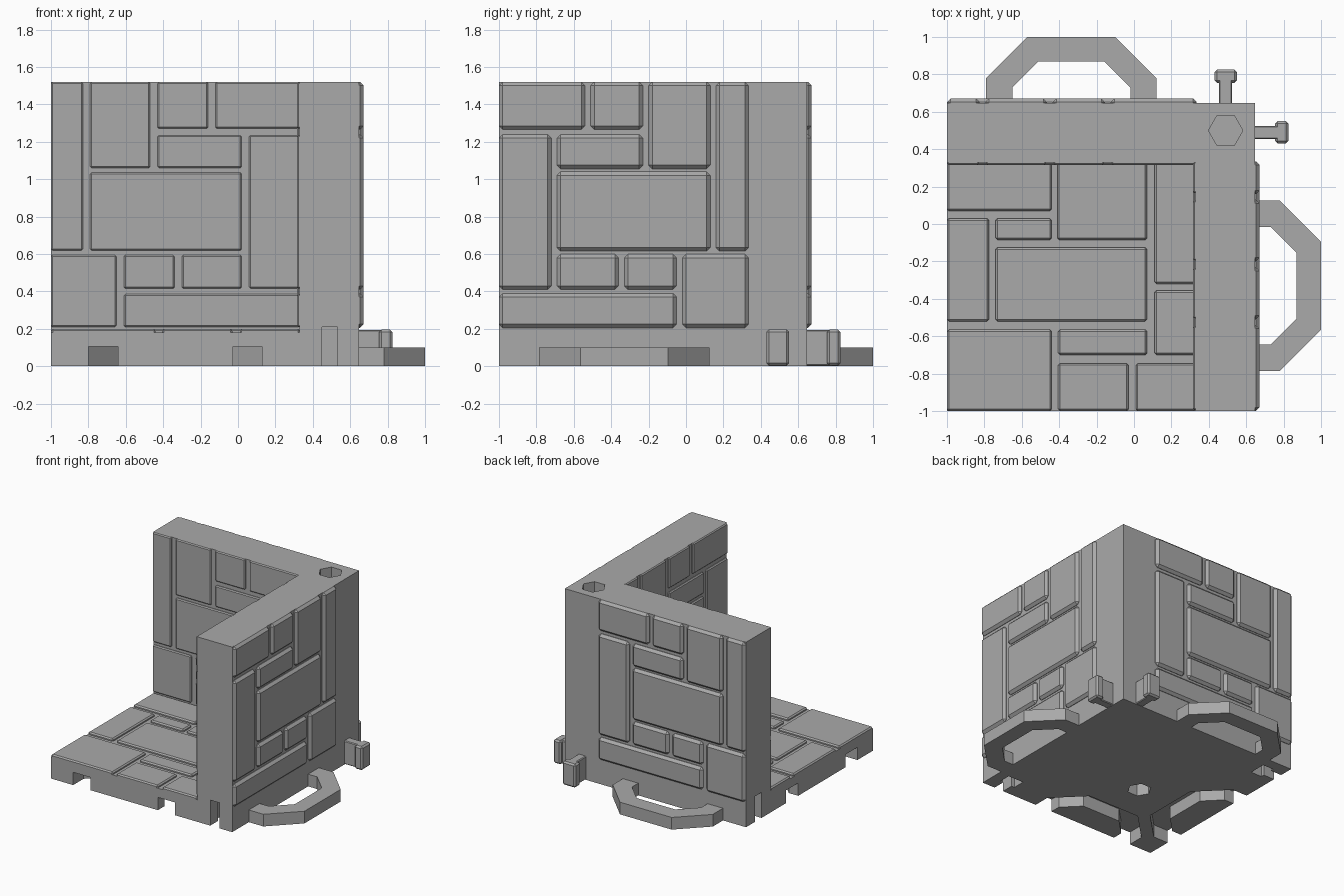
import bpy, bmesh, math

old = bpy.data.objects.get("Cube")
if old:
    bpy.data.objects.remove(old, do_unlink=True)

stone = bpy.data.materials.new("stone grey")
stone.use_nodes = True
GREY = (0.4, 0.4, 0.4, 1)
stone.diffuse_color = GREY
stone.node_tree.nodes["Principled BSDF"].inputs["Base Color"].default_value = GREY

EDGE, INNER, OUTER, TOP, FLOOR = -1.0, 0.33, 0.648, 1.52, 0.18


def same(x, y):
    return x, y


def swap(x, y):
    return y, x


def turn(x, y):
    # carries back-wall parts onto the right wall
    return y, -0.665 - x


def finish(name, bm):
    bmesh.ops.recalc_face_normals(bm, faces=bm.faces)
    me = bpy.data.meshes.new(name)
    bm.to_mesh(me)
    bm.free()
    me.materials.append(stone)
    ob = bpy.data.objects.new(name, me)
    bpy.context.collection.objects.link(ob)
    return ob


def add_prism(bm, pts, z0, z1, place=same, bevel=0):
    part = bmesh.new()
    face = part.faces.new([part.verts.new((*place(x, y), z0)) for x, y in pts])
    grown = bmesh.ops.extrude_face_region(part, geom=[face])["geom"]
    up = [v for v in grown if isinstance(v, bmesh.types.BMVert)]
    bmesh.ops.translate(part, verts=up, vec=(0, 0, z1 - z0))
    bmesh.ops.recalc_face_normals(part, faces=part.faces)
    if bevel:
        bmesh.ops.bevel(part, geom=part.edges[:], offset=bevel, segments=1,
                        affect='EDGES', clamp_overlap=True)
    me = bpy.data.meshes.new("temporary")
    part.to_mesh(me)
    part.free()
    bm.from_mesh(me)
    bpy.data.meshes.remove(me)


def rect(x0, x1, y0, y1):
    return [(x0, y0), (x1, y0), (x1, y1), (x0, y1)]


def prism(name, pts, z0, z1, place=same, bevel=0):
    bm = bmesh.new()
    add_prism(bm, pts, z0, z1, place, bevel)
    return finish(name, bm)


def cut(target, cutter):
    mod = target.modifiers.new("cut", 'BOOLEAN')
    mod.object, mod.operation, mod.solver = cutter, 'DIFFERENCE', 'EXACT'
    cutter.hide_render = True
    bpy.context.view_layer.objects.active = target
    bpy.ops.object.modifier_apply(modifier=mod.name)
    bpy.data.objects.remove(cutter, do_unlink=True)


def hexagon(cx, cy, r):
    return [(cx + r * math.cos(i * math.pi / 3), cy + r * math.sin(i * math.pi / 3))
            for i in range(6)]


def loop_outline(base, reach, grow=0.0, foot=0.0):
    # half-octagon band standing on the line y = base
    mid, pts = -0.335, []
    for half, top, flat in ((0.455 + grow, reach + grow, 0.235), (0.315 - grow, reach - 0.13 - grow, 0.175)):
        slope = half - flat
        arc = [(-half, -foot), (-half, top - slope), (-flat, top),
               (flat, top), (half, top - slope), (half, -foot)]
        pts += arc if not pts else arc[::-1]
    return [(mid + x, base + y) for x, y in pts]


def tee(base, stem, head, neck, end, foot=0.0):
    c = 0.49
    return [(c - stem, base - foot), (c + stem, base - foot), (c + stem, base + neck),
            (c + head, base + neck), (c + head, base + end), (c - head, base + end),
            (c - head, base + neck), (c - stem, base + neck)]


# Corner walls and floor slab
walls = prism("corner_walls", [(EDGE, INNER), (INNER, INNER), (INNER, EDGE),
                               (OUTER, EDGE), (OUTER, OUTER), (EDGE, OUTER)], 0, TOP)
floor = prism("floor_slab", rect(EDGE, INNER, EDGE, INNER), 0, FLOOR)

# Sockets on the open sides, peg holes above and below
for place in (same, swap):
    cut(walls, prism("tee_cutter", tee(EDGE, 0.042, 0.07, 0.1, 0.2, 0.1), -0.1, 0.21, place))
    cut(floor, prism("loop_cutter", loop_outline(EDGE, 0.355, 0.008, 0.1), -0.1, 0.105, place))
cut(walls, prism("peg_cutter", hexagon(0.49, 0.5, 0.092), TOP - 0.12, TOP + 0.1))
cut(floor, prism("peg_cutter", hexagon(-0.325, -0.325, 0.092), -0.1, 0.1))

# Wall stones: span along the wall, then heights
WALL_STONES = [
    (-1, -.83, .62, 1.52), (-.79, -.47, 1.06, 1.52), (-.43, -.16, 1.27, 1.52),
    (-.12, .33, 1.27, 1.52), (-.43, .02, 1.06, 1.235), (.06, .33, .415, 1.235),
    (-.79, .02, .62, 1.035), (-1, -.65, .21, .595), (-.61, -.34, .415, .595),
    (-.30, .02, .415, .595), (-.61, .33, .21, .385)]
for side, place in (("back", same), ("right", turn)):
    for face, y0, y1, grow, bevel in (("inner", 0.316, 0.36, 0, 0.008),
                                      ("outer", 0.6, 0.672, 0.005, 0.02)):
        bm = bmesh.new()
        for a, b, z0, z1 in WALL_STONES:
            a, b = max(a - grow, EDGE), b + grow
            add_prism(bm, rect(a, b, y0, y1), z0 - grow, min(z1 + grow, TOP), place, bevel)
        finish(f"{side}_wall_{face}_stones", bm)

# Floor stones
FLOOR_STONES = [
    (-1, -.44, .07, .33), (-.41, .07, -.085, .33), (.11, .33, -.32, .33),
    (-1, -.775, -.52, .03), (-.74, -.44, -.085, .03), (-.74, .07, -.52, -.125),
    (.11, .33, -.7, -.355), (-1, -.44, -1, -.565), (-.405, .07, -.7, -.565),
    (-.405, -.03, -1, -.745), (.01, .33, -1, -.745)]
bm = bmesh.new()
for a, b, y0, y1 in FLOOR_STONES:
    add_prism(bm, rect(a, b, y0, y1), 0.15, 0.2, same, 0.01)
finish("floor_stones", bm)

# Connector loops and tee clips on the outer walls
for side, loop_place, clip_place in (("back", same, same), ("right", turn, swap)):
    prism(f"{side}_loop", loop_outline(OUTER, 1 - OUTER, 0, 0.01), 0, 0.1, loop_place)
    prism(f"{side}_clip_stem", rect(.455, .525, OUTER - 0.01, 0.78), 0.003, 0.195, clip_place, 0.006)
    prism(f"{side}_clip_head", rect(.43, .55, 0.755, 0.825), 0.003, 0.197, clip_place, 0.013)
